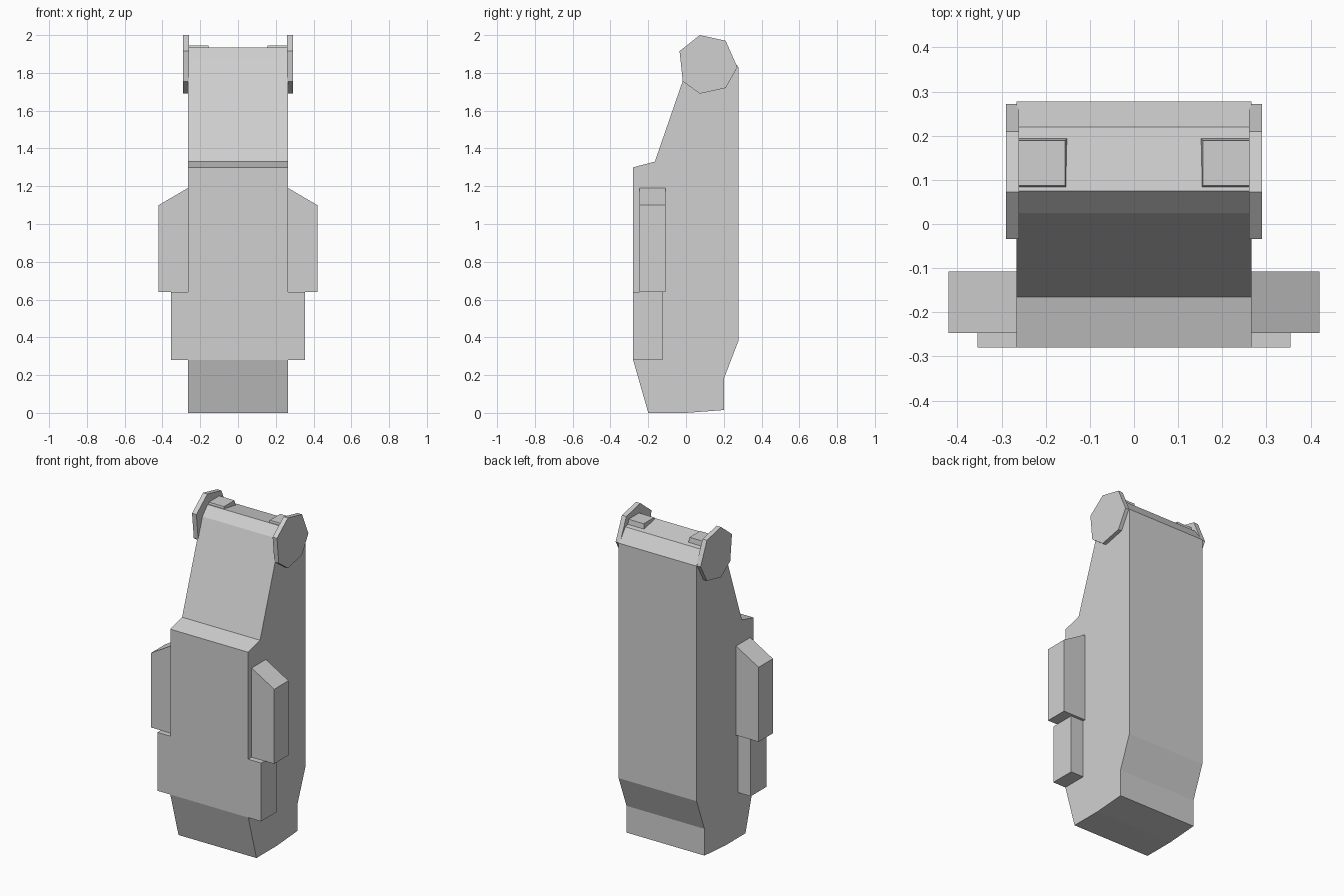
import bpy
import bmesh

default = bpy.data.objects.get("Cube")
if default:
    bpy.data.objects.remove(default, do_unlink=True)

GREY = (0.63, 0.63, 0.63, 1)
grey = bpy.data.materials.new("light grey")
grey.use_nodes = True
grey.diffuse_color = GREY
grey.node_tree.nodes["Principled BSDF"].inputs["Base Color"].default_value = GREY


def finish(name, bm):
    bmesh.ops.recalc_face_normals(bm, faces=bm.faces)
    mesh = bpy.data.meshes.new(name)
    bm.to_mesh(mesh)
    bm.free()
    mesh.materials.append(grey)
    obj = bpy.data.objects.new(name, mesh)
    bpy.context.collection.objects.link(obj)
    return obj


def extrude(name, points, offset):
    """Fill an outline and sweep it along the offset."""
    bm = bmesh.new()
    face = bm.faces.new([bm.verts.new(p) for p in points])
    swept = bmesh.ops.extrude_face_region(bm, geom=[face])["geom"]
    verts = [g for g in swept if isinstance(g, bmesh.types.BMVert)]
    bmesh.ops.translate(bm, verts=verts, vec=offset)
    return finish(name, bm)


HALF = 0.266  # half width of the body

# Body: side profile swept across the width
profile = [(-0.2, 0), (0, 0), (0.2, 0.015), (0.2, 0.18), (0.277, 0.38),
           (0.277, 1.83), (0.22, 1.91), (0.075, 1.935), (0.025, 1.88),
           (-0.165, 1.33), (-0.28, 1.3), (-0.28, 0.28)]
extrude("body", [(-HALF, y, z) for y, z in profile], (2 * HALF, 0, 0))

# Seven-sided end plate outline
plate = [(-0.034, 1.915), (0.073, 2.0), (0.21, 1.97), (0.272, 1.83),
         (0.21, 1.72), (0.073, 1.69), (-0.017, 1.755)]

for side, s in (("left", 1), ("right", -1)):
    extrude(side + "_end_plate", [(s * 0.26, y, z) for y, z in plate],
            (s * 0.03, 0, 0))

    # Upper side pad with a sloping top
    pad = [(0.25, 0.64), (0.42, 0.64), (0.42, 1.1), (HALF, 1.19), (0.25, 1.19)]
    extrude(side + "_upper_pad", [(s * x, -0.247, z) for x, z in pad],
            (0, 0.139, 0))

    # Lower side pad, flush with the front
    pad = [(HALF, 0.28), (0.354, 0.28), (0.354, 0.64), (HALF, 0.64)]
    extrude(side + "_lower_pad", [(s * x, -0.28, z) for x, z in pad],
            (0, 0.155, 0))

    # Raised block on top, with slightly sloping edges
    block = [(0.075, 1.9), (0.195, 1.9), (0.189, 1.945), (0.087, 1.945)]
    obj = extrude(side + "_top_block", [(s * 0.265, y, z) for y, z in block],
                  (-s * 0.115, 0, 0))
    for v in obj.data.vertices:
        if abs(v.co.x) < 0.2 and v.co.z > 1.92:
            v.co.x += s * 0.006
